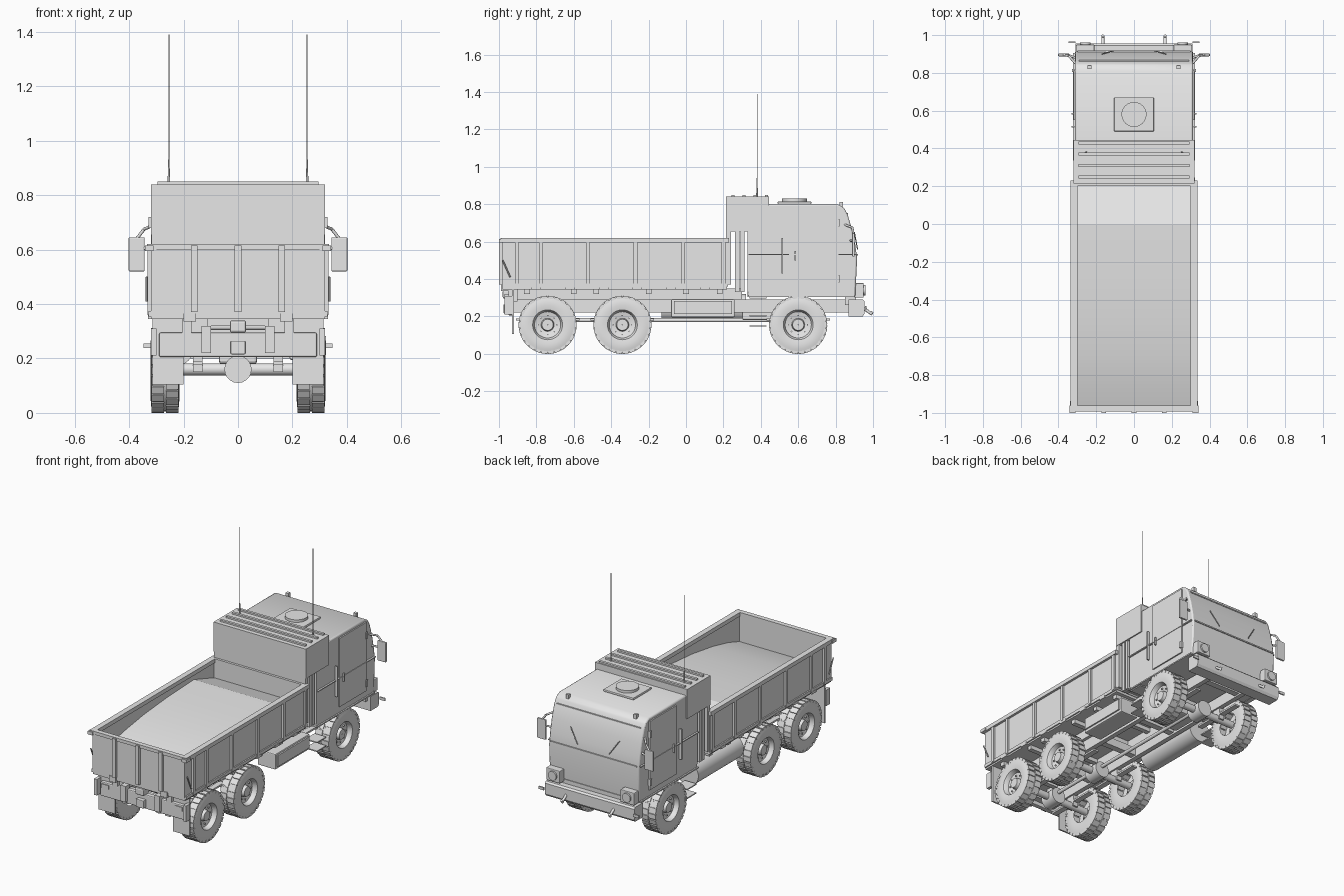
import bpy, bmesh, math
from mathutils import Vector, Matrix

cube = bpy.data.objects.get("Cube")
if cube:
    bpy.data.objects.remove(cube, do_unlink=True)

paint = bpy.data.materials.new("plain_grey")
paint.use_nodes = True
paint.diffuse_color = (0.8, 0.8, 0.8, 1)
paint.node_tree.nodes["Principled BSDF"].inputs["Base Color"].default_value = (0.8, 0.8, 0.8, 1)


def finish(name, bm, smooth=0, bevel=0):
    bmesh.ops.recalc_face_normals(bm, faces=bm.faces)
    me = bpy.data.meshes.new(name)
    bm.to_mesh(me)
    bm.free()
    me.materials.append(paint)
    ob = bpy.data.objects.new(name, me)
    bpy.context.collection.objects.link(ob)
    if bevel:
        mod = ob.modifiers.new("edge", "BEVEL")
        mod.width, mod.segments = bevel, 2
    if smooth:
        bpy.ops.object.select_all(action="DESELECT")
        ob.select_set(True)
        bpy.context.view_layer.objects.active = ob
        bpy.ops.object.shade_smooth_by_angle(angle=math.radians(smooth))
    return ob


def add_box(bm, x, y, z, turn=None):
    size = Vector((x[1] - x[0], y[1] - y[0], z[1] - z[0]))
    mid = Vector((x[0] + x[1], y[0] + y[1], z[0] + z[1])) / 2
    m = Matrix.Translation(mid) @ Matrix.Diagonal(size).to_4x4()
    bmesh.ops.create_cube(bm, size=1, matrix=(turn @ m) if turn else m)


def box(name, x, y, z, bevel=0):
    bm = bmesh.new()
    add_box(bm, x, y, z)
    return finish(name, bm, bevel=bevel)


def pair(name, x, y, z, bevel=0):
    box("left_" + name, x, y, z, bevel)
    box("right_" + name, (-x[1], -x[0]), y, z, bevel)


def rod(name, a, b, r, r2=None, n=20):
    a, b = Vector(a), Vector(b)
    bm = bmesh.new()
    turn = (b - a).to_track_quat("Z", "Y").to_matrix().to_4x4()
    bmesh.ops.create_cone(bm, cap_ends=True, segments=n, radius1=r, radius2=r if r2 is None else r2,
                          depth=(b - a).length, matrix=Matrix.Translation((a + b) / 2) @ turn)
    return finish(name, bm, smooth=50)


def rod_pair(name, a, b, r, r2=None, n=20):
    rod("left_" + name, a, b, r, r2, n)
    rod("right_" + name, (-a[0], *a[1:]), (-b[0], *b[1:]), r, r2, n)


def extrude(name, profile, half, bevel=0, smooth=0):
    bm = bmesh.new()
    face = bm.faces.new([bm.verts.new((-half, y, z)) for y, z in profile])
    out = bmesh.ops.extrude_face_region(bm, geom=[face])
    for v in out["geom"]:
        if isinstance(v, bmesh.types.BMVert):
            v.co.x = half
    return finish(name, bm, smooth, bevel)


# Wheels: lathed tyre and dished rim, staggered tread lugs, spokes and bolts
def wheel(name, side, y):
    bm = bmesh.new()
    profile = [(-.05, .07), (-.053, .10), (-.051, .13), (-.046, .15), (.046, .15), (.051, .13), (.053, .105),
               (.049, .08), (.042, .076), (.02, .07), (.012, .035), (.035, .03), (.035, .001)]
    verts = [bm.verts.new((x, 0, r)) for x, r in profile]
    edges = [bm.edges.new(p) for p in zip(verts, verts[1:])]
    bmesh.ops.spin(bm, geom=verts + edges, cent=(0, 0, 0), axis=(1, 0, 0), angle=math.tau,
                   steps=40, use_merge=True)
    bmesh.ops.remove_doubles(bm, verts=bm.verts, dist=.0002)
    for i in range(26):
        for k in (0, 1):
            turn = Matrix.Rotation(math.tau * (i + k / 2) / 26, 4, "X")
            add_box(bm, (.003, .049) if k else (-.049, -.003), (-.0145, .0145), (.14, .155), turn)
    for i in range(8):
        turn = Matrix.Rotation(math.tau * i / 8, 4, "X")
        add_box(bm, (.01, .024), (-.004, .004), (.048, .056), turn)
    ob = finish(name, bm, smooth=35)
    ob.location = (side * .268, y, .155)
    ob.scale.x = side


AXLES = {"front": .6, "middle": -.34, "rear": -.74}
for label, y in AXLES.items():
    wheel(label + "_left_wheel", 1, y)
    wheel(label + "_right_wheel", -1, y)
    rod(label + "_axle", (-.25, y, .16), (.25, y, .16), .022)
    rod(label + "_differential", (0, y - .05, .16), (0, y + .05, .16), .05)
    pair(label + "_leaf_spring", (.13, .165), (y - .17, y + .17), (.177, .188))
    pair(label + "_spring_mount", (.13, .165), (y - .03, y + .03), (.15, .23))
rod("drive_shaft", (0, -.74, .18), (0, .6, .18), .011)
box("gearbox", (-.07, .07), (.3, .5), (.18, .29), .01)

# Chassis
pair("chassis_rail", (.12, .15), (-.93, .9), (.22, .29))
pair("subframe_rail", (.11, .17), (-.93, .3), (.29, .35))
for i, y in enumerate((-.9, -.54, -.15, .2, .45, .8)):
    box(f"cross_member_{i}", (-.12, .12), (y - .02, y + .02), (.23, .28))
for i, y in enumerate((-.85, -.6, -.48, -.2, 0, .18)):
    box(f"bed_bearer_{i}", (-.3, .3), (y - .015, y + .015), (.32, .36))
pair("mud_flap", (.2, .315), (-.93, -.92), (.105, .36))

# Cargo bed
box("bed_floor", (-.32, .32), (-.98, .22), (.345, .365))
pair("bed_side", (.305, .32), (-.98, .22), (.36, .61))
pair("bed_top_rail", (.3, .335), (-.99, .23), (.595, .62))
pair("bed_bottom_rail", (.31, .328), (-.98, .22), (.355, .375))
for i, y in enumerate((-.905, -.775, -.525, -.27, -.015, .2)):
    pair(f"bed_rib_{i}", (.315, .332), (y - .01, y + .01), (.36, .6))
for i in range(6):
    y = -.8 + i * .18
    pair(f"bed_latch_{i}", (.315, .33), (y - .025, y + .025), (.345, .36))
box("bed_headboard", (-.32, .32), (.2, .225), (.36, .62))
box("tailgate", (-.32, .32), (-.985, -.965), (.365, .615))
box("tailgate_top_rail", (-.32, .32), (-.992, -.962), (.6, .62))
for i, x in enumerate((-.16, 0, .16)):
    box(f"tailgate_rib_{i}", (x - .012, x + .012), (-1, -.98), (.37, .615))
pair("tailgate_hinge", (.155, .2), (-.99, -.95), (.335, .37))
pair("tailgate_corner", (.31, .342), (-1, -.96), (.595, .615))
rod_pair("tailgate_lever", (.335, -.98, .5), (.335, -.94, .41), .004, n=8)
extrude("load", [(.2, .37), (.2, .5), (0, .565), (-.25, .556), (-.5, .535), (-.7, .505), (-.85, .472),
                 (-.965, .435), (-.965, .37)], .305, smooth=14)

# Rear bumper, lamps and hitch
box("rear_bumper", (-.29, .29), (-.95, -.92), (.205, .295), .006)
pair("rear_lamp", (.23, .28), (-.955, -.945), (.258, .284))
pair("bumper_bracket", (.1, .135), (-.97, -.93), (.22, .32))
pair("bumper_arm", (.17, .205), (-.95, -.9), (.28, .36))
box("hitch_block", (-.027, .027), (-.975, -.93), (.215, .265), .004)
box("hitch_jaw", (-.03, .03), (-.98, -.92), (.295, .34), .008)
pair("rear_marker", (.3, .32), (-.97, -.93), (.21, .31))

# Cab body, with seams standing slightly proud
extrude("cab", [(.33, .305), (.905, .305), (.915, .51), (.905, .583), (.888, .665), (.864, .745), (.845, .78),
                (.81, .8), (.33, .8)], .312, .008, smooth=35)
box("windscreen_sill", (-.3, .3), (.9, .919), (.525, .533))
box("windscreen_top_edge", (-.29, .29), (.85, .867), (.745, .752))
for s, label in ((1, "left"), (-1, "right")):
    rod(label + "_wiper", (s * .11, .917, .56), (s * .17, .9, .65), .003, n=8)
    rod(label + "_mirror_arm", (s * .31, .85, .69), (s * .345, .89, .675), .006, n=8)
    rod(label + "_mirror_stay", (s * .345, .89, .675), (s * .372, .895, .64), .006, n=8)
pair("mirror", (.343, .402), (.888, .902), (.52, .645), .004)
rod_pair("mirror_bracket", (.31, .88, .605), (.35, .895, .605), .006, n=8)
pair("door", (.31, .32), (.55, .815), (.35, .78))
pair("door_waistline", (.31, .323), (.335, .905), (.527, .533))
pair("door_handle", (.315, .33), (.579, .587), (.5, .55))
pair("grab_handle", (.315, .332), (.51, .518), (.43, .62))
for i, z in enumerate((.4, .7)):
    pair(f"door_hinge_{i}", (.312, .328), (.805, .82), (z - .02, z + .02))
pair("cab_skirt", (.29, .32), (.33, .9), (.303, .311))
box("hatch_plate", (-.105, .105), (.49, .67), (.8, .814), .004)
rod("hatch_lid", (0, .58, .81), (0, .58, .83), .066, n=32)
pair("roof_marker", (.225, .245), (.82, .84), (.785, .812))

# Equipment housing behind the cab
box("housing_top", (-.32, .32), (.215, .445), (.655, .84))
box("housing_base", (-.312, .312), (.33, .45), (.33, .76))
box("housing_back", (-.318, .318), (.215, .24), (.37, .66))
pair("housing_post", (.27, .312), (.262, .285), (.33, .66))
pair("intake_pipe", (.27, .312), (.292, .312), (.33, .66))
for i, y in enumerate((.25, .31, .37, .43)):
    box(f"roof_slat_{i}", (-.295, .295), (y - .008, y + .008), (.835, .85))
rod_pair("antenna_base", (.254, .38, .84), (.254, .38, .94), .005, .002, n=8)
rod_pair("antenna", (.254, .38, .93), (.254, .38, 1.39), .0016, n=8)

# Front bumper, headlights and tow hooks
extrude("front_bumper", [(.87, .2), (.945, .2), (.955, .215), (.955, .28), (.945, .29), (.87, .29)], .31)
box("front_valance", (-.29, .29), (.85, .91), (.26, .315))
pair("headlight_box", (.21, .305), (.9, .95), (.3, .378), .004)
rod_pair("headlight", (.257, .94, .34), (.257, .96, .34), .028)
pair("front_marker", (.31, .348), (.958, .966), (.238, .255))
rod_pair("tow_hook", (.165, .94, .25), (.165, .99, .215), .008, n=10)
rod_pair("tow_hook_tip", (.165, .985, .21), (.165, .997, .225), .008, n=10)

# Side equipment and steps
box("battery_box", (.19, .315), (-.08, .26), (.195, .292), .006)
box("battery_box_lid", (.3, .324), (-.065, .245), (.212, .282))
rod("fuel_tank", (-.235, -.13, .245), (-.235, .32, .245), .075, n=32)
for i, z in enumerate((.145, .2, .297)):
    pair(f"cab_step_{i}", (.23, .31), (.34, .43), (z, z + .007))
